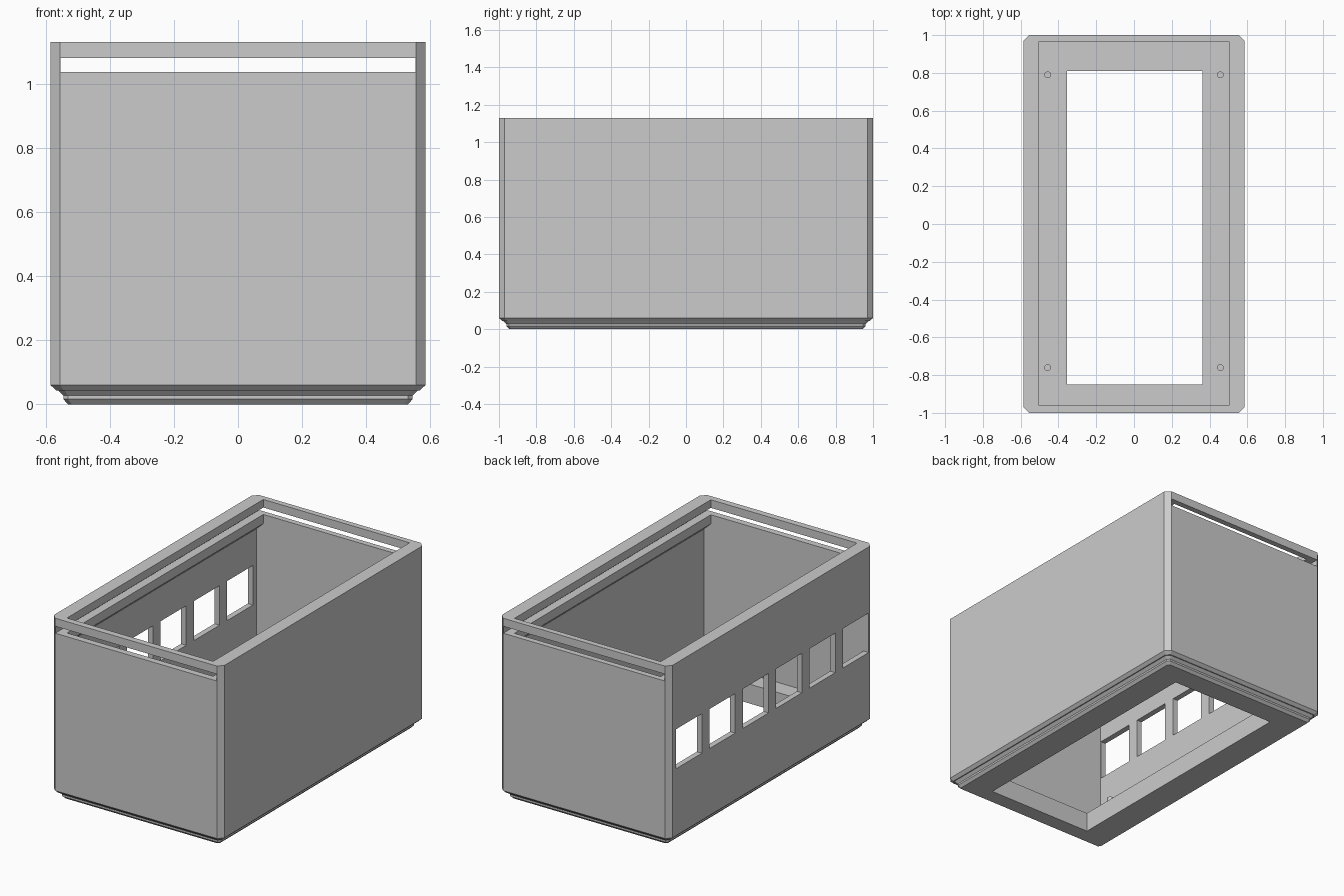
import bpy, bmesh

if "Cube" in bpy.data.objects:
    bpy.data.objects.remove(bpy.data.objects["Cube"])

HX, HY, TOP = 0.585, 1.0, 1.13

grey = bpy.data.materials.new("light grey plastic")
grey.diffuse_color = (0.6, 0.6, 0.6, 1)
grey.use_nodes = True
grey.node_tree.nodes["Principled BSDF"].inputs["Base Color"].default_value = grey.diffuse_color


def finish(name, bm):
    bmesh.ops.recalc_face_normals(bm, faces=bm.faces)
    me = bpy.data.meshes.new(name)
    bm.to_mesh(me)
    bm.free()
    me.materials.append(grey)
    ob = bpy.data.objects.new(name, me)
    bpy.context.collection.objects.link(ob)
    return ob


def loft(name, rings):
    """Skin a stack of equal-length point loops and cap both ends."""
    bm = bmesh.new()
    loops = [[bm.verts.new(p) for p in ring] for ring in rings]
    n = len(loops[0])
    for a, b in zip(loops, loops[1:]):
        for i in range(n):
            j = (i + 1) % n
            bm.faces.new((a[i], a[j], b[j], b[i]))
    bm.faces.new(loops[0][::-1])
    bm.faces.new(loops[-1])
    return finish(name, bm)


def octagon(inset, z, c=0.03):
    """Rectangle with chamfered corners."""
    x, y = HX - inset, HY - inset
    c = max(c - inset * 0.4, 0.012)
    return [(x - c, -y, z), (x, c - y, z), (x, y - c, z), (x - c, y, z),
            (c - x, y, z), (-x, y - c, z), (-x, c - y, z), (c - x, -y, z)]


def box(name, x0, x1, y0, y1, z0, z1):
    return loft(name, [[(x0, y0, z), (x1, y0, z), (x1, y1, z), (x0, y1, z)]
                       for z in (z0, z1)])


def cut(target, cutter):
    m = target.modifiers.new(cutter.name, 'BOOLEAN')
    m.operation = 'DIFFERENCE'
    m.solver = 'EXACT'
    m.object = cutter
    bpy.context.view_layer.objects.active = target
    bpy.ops.object.modifier_apply(modifier=m.name)
    bpy.data.objects.remove(cutter)


# outer body with stepped foot
foot = [(0.055, 0), (0.04, 0.016), (0.04, 0.027), (0.024, 0.043),
        (0.018, 0.043), (0, 0.06), (0, TOP)]
body = loft("box_body", [octagon(d, z) for d, z in foot])

# cavity, narrower above the lid ledge
half = [(0.55, 0.12), (0.55, 0.935), (0.502, 0.98), (0.502, 1.3)]
section = half + [(-x, z) for x, z in reversed(half)]
cut(body, loft("cavity", [[(x, y, z) for x, z in section] for y in (-0.96, 0.965)]))

# sliding lid groove, open at both ends
cut(body, box("lid_groove", -0.554, 0.554, -1.2, 1.2, 1.037, 1.08))

# floor opening
cut(body, box("floor_opening", -0.355, 0.363, -0.85, 0.81, -0.2, 0.3))

# row of square windows in the left wall
for k in range(6):
    y = 0.932 - 0.327 * k
    cut(body, box("window", -0.8, -0.4, y - 0.252, y, 0.475, 0.72))

# small floor pegs
for x in (-0.457, 0.457):
    for y in (-0.76, 0.79):
        bm = bmesh.new()
        bmesh.ops.create_cone(bm, cap_ends=True, segments=12, radius1=0.018,
                              radius2=0.018, depth=0.105)
        bmesh.ops.translate(bm, verts=bm.verts, vec=(x, y, 0.1675))
        finish("floor_peg", bm)
